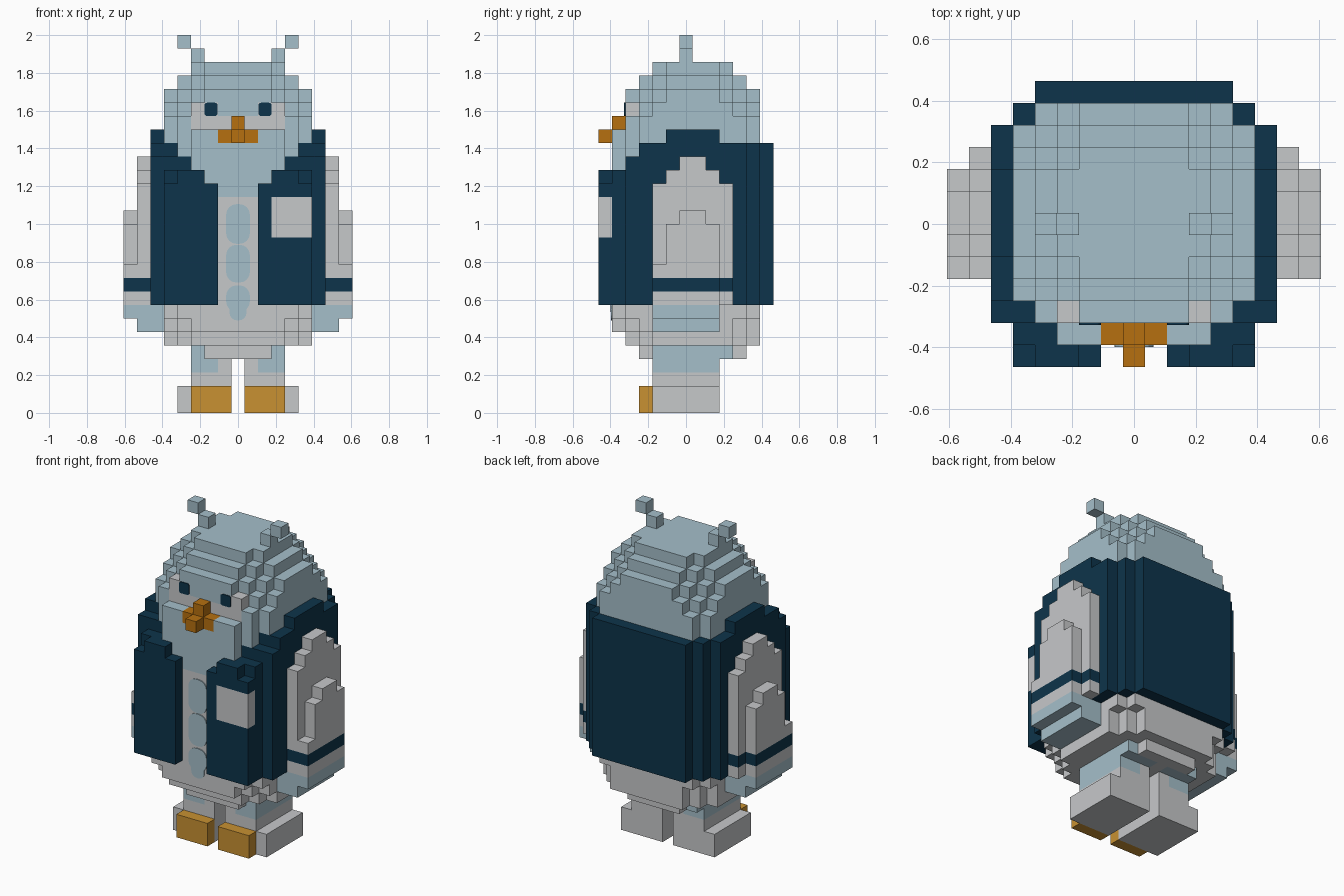
import bpy, bmesh, math
from mathutils import Vector

if "Cube" in bpy.data.objects:
    bpy.data.objects.remove(bpy.data.objects["Cube"])

U = 1 / 14          # size of one cube cell
COLOURS = {
    "pale_blue": (0.376, 0.521, 0.591),
    "light_grey": (0.565, 0.578, 0.591),
    "navy": (0.004, 0.034, 0.069),
    "dark_orange": (0.468, 0.162, 0.005),
    "light_orange": (0.578, 0.283, 0.032),
}
NAMES = list(COLOURS)
for n, c in COLOURS.items():
    bpy.data.materials.new(n).diffuse_color = (*c, 1)

cells = {}          # (x, y, z) -> (part, colour); later parts overwrite


def box(part, colour, xs, ys, zs, mirror=True):
    """Fill inclusive cell ranges, mirrored over x."""
    for x in range(xs[0], xs[1] + 1):
        for y in range(ys[0], ys[1] + 1):
            for z in range(zs[0], zs[1] + 1):
                cells[x, y, z] = (part, colour)
                if mirror:
                    cells[-x, y, z] = (part, colour)


def slab(part, colour, hx, y0, y1, cut, z0, z1):
    """Fill a horizontal slab whose corners are cut in steps."""
    for x in range(-hx, hx + 1):
        for y in range(y0, y1 + 1):
            if hx - abs(x) + min(y - y0, y1 - y) >= cut:
                for z in range(z0, z1 + 1):
                    cells[x, y, z] = (part, colour)


# Body: stepped belly, then a straight trunk
for hx, y0, y1, cut, z0, z1 in ((3, -3, 4, 1, 4, 4), (5, -4, 5, 2, 5, 5),
                                (5, -5, 5, 2, 6, 6), (5, -5, 5, 1, 7, 15)):
    slab("body", "light_grey", hx, y0, y1, cut, z0, z1)

# Head: dome of shrinking slabs
for hx, y0, y1, cut, z0, z1 in ((5, -4, 5, 1, 16, 21), (5, -4, 5, 2, 22, 22),
                                (5, -4, 5, 3, 23, 23), (4, -3, 4, 2, 24, 24),
                                (3, -2, 3, 1, 25, 25)):
    slab("head", "pale_blue", hx, y0, y1, cut, z0, z1)
box("ear_tufts", "pale_blue", (3, 3), (0, 0), (26, 26))
box("ear_tufts", "pale_blue", (4, 4), (0, 0), (27, 27))

# Vest: back and sides, raised shoulders, stepped front panels
box("vest", "navy", (0, 6), (-3, 4), (8, 19))
box("vest", "navy", (0, 6), (-4, -4), (8, 18))
box("vest", "navy", (0, 5), (5, 5), (8, 19))
box("vest", "navy", (0, 4), (6, 6), (8, 19))
box("vest", "navy", (6, 6), (-1, 2), (20, 20))
for x, top in ((2, 16), (3, 17), (4, 17), (5, 16)):
    box("vest", "navy", (x, x), (-6, -6), (8, top))
box("vest", "navy", (4, 5), (-5, -5), (8, 17))
box("vest_patch", "light_grey", (3, 5), (-6, -6), (13, 15), mirror=False)

# Chest feathers in the neckline
box("chest", "pale_blue", (0, 3), (-5, -5), (16, 20))

# Face patches and beak
box("face_patches", "light_grey", (1, 3), (-4, -4), (21, 21))
box("face_patches", "light_grey", (2, 3), (-4, -4), (22, 22))
box("beak", "dark_orange", (0, 1), (-5, -5), (20, 20))
box("beak", "dark_orange", (0, 0), (-6, -6), (20, 20))
box("beak", "dark_orange", (0, 0), (-5, -5), (21, 21))

# Wings: inner and outer layers, recoloured in bands by height
for xs, ys, zs in (((6, 7), (-2, 2), (6, 7)), ((7, 7), (-2, 3), (8, 16)),
                   ((7, 7), (-1, 2), (17, 17)), ((7, 7), (0, 1), (18, 18)),
                   ((8, 8), (-2, 2), (7, 10)), ((8, 8), (-1, 2), (11, 13)),
                   ((8, 8), (0, 1), (14, 14))):
    box("wings", "light_grey", xs, ys, zs)
for (x, y, z), (part, _) in list(cells.items()):
    if part == "wings":
        band = "pale_blue" if z < 8 else "navy" if z == 9 else "light_grey"
        cells[x, y, z] = (part, band)

# Legs and feet
box("legs", "pale_blue", (1, 3), (-2, 3), (4, 4))
box("legs", "pale_blue", (2, 3), (-2, 2), (3, 3))
box("feet", "light_grey", (1, 1), (-2, 2), (3, 3))
box("feet", "light_grey", (1, 3), (-2, 2), (2, 2))
box("feet", "light_grey", (1, 4), (-2, 2), (0, 1))
box("toes", "light_orange", (1, 3), (-3, -3), (0, 1))


def finish(name, bm, colours):
    me = bpy.data.meshes.new(name)
    bm.to_mesh(me)
    bm.free()
    for c in colours:
        me.materials.append(bpy.data.materials[c])
    bpy.context.collection.objects.link(bpy.data.objects.new(name, me))


# Turn the cells of each part into a mesh of exposed faces
DIRS = [Vector(d) for d in ((1, 0, 0), (-1, 0, 0), (0, 1, 0),
                            (0, -1, 0), (0, 0, 1), (0, 0, -1))]
for part in sorted({p for p, _ in cells.values()}):
    bm, verts = bmesh.new(), {}
    mine = {k: c for k, (p, c) in cells.items() if p == part}
    used = [n for n in NAMES if n in mine.values()]
    for k, colour in mine.items():
        centre = Vector(k) + Vector((0, 0, 0.5))
        for n in DIRS:
            if tuple(int(a + b) for a, b in zip(k, n)) in cells:
                continue
            u = Vector((n.y, n.z, n.x))
            v = n.cross(u)
            quad = []
            for a, b in ((-1, -1), (1, -1), (1, 1), (-1, 1)):
                p = centre + (n + a * u + b * v) / 2
                key = tuple(round(2 * i) for i in p)
                if key not in verts:
                    verts[key] = bm.verts.new(p * U)
                quad.append(verts[key])
            bm.faces.new(quad).material_index = used.index(colour)
    finish(part, bm, used)


def plate(name, colour, x, y, z, w, h, r, depth=0.006):
    """Thin rounded plate standing on a front face."""
    bm, pts = bmesh.new(), []
    for i, (sx, sz) in enumerate(((1, 1), (-1, 1), (-1, -1), (1, -1))):
        for s in range(5):
            t = (i + s / 4) * math.pi / 2
            pts.append((x + sx * (w / 2 - r) + r * math.cos(t), y,
                        z + sz * (h / 2 - r) + r * math.sin(t)))
    face = bm.faces.new([bm.verts.new(p) for p in pts])
    out = bmesh.ops.extrude_face_region(bm, geom=[face])["geom"]
    bmesh.ops.translate(bm, vec=(0, -depth, 0),
                        verts=[g for g in out if isinstance(g, bmesh.types.BMVert)])
    bmesh.ops.remove_doubles(bm, verts=bm.verts, dist=1e-5)
    bmesh.ops.recalc_face_normals(bm, faces=bm.faces)
    finish(name, bm, [colour])


# Eyes and the row of belly spots
for side, label in ((-1, "left"), (1, "right")):
    plate(label + "_eye", "navy", side * 2 * U, -4.5 * U, 22.5 * U, 0.07, 0.07, 0.014)
for i, (z, w, h) in enumerate(((1.0, 0.126, 0.21), (0.79, 0.126, 0.20),
                               (0.605, 0.126, 0.14))):
    plate(f"belly_spot_{i + 1}", "pale_blue", 0, -5.5 * U, z, w, h, 0.055)
plate("belly_spot_tip", "pale_blue", 0, -5.5 * U, 0.545, 0.09, 0.11, 0.04, 0.004)

for m in bpy.data.materials:
    if m.users and not m.is_grease_pencil:
        m.use_nodes = True
        m.node_tree.nodes["Principled BSDF"].inputs["Base Color"].default_value = m.diffuse_color
